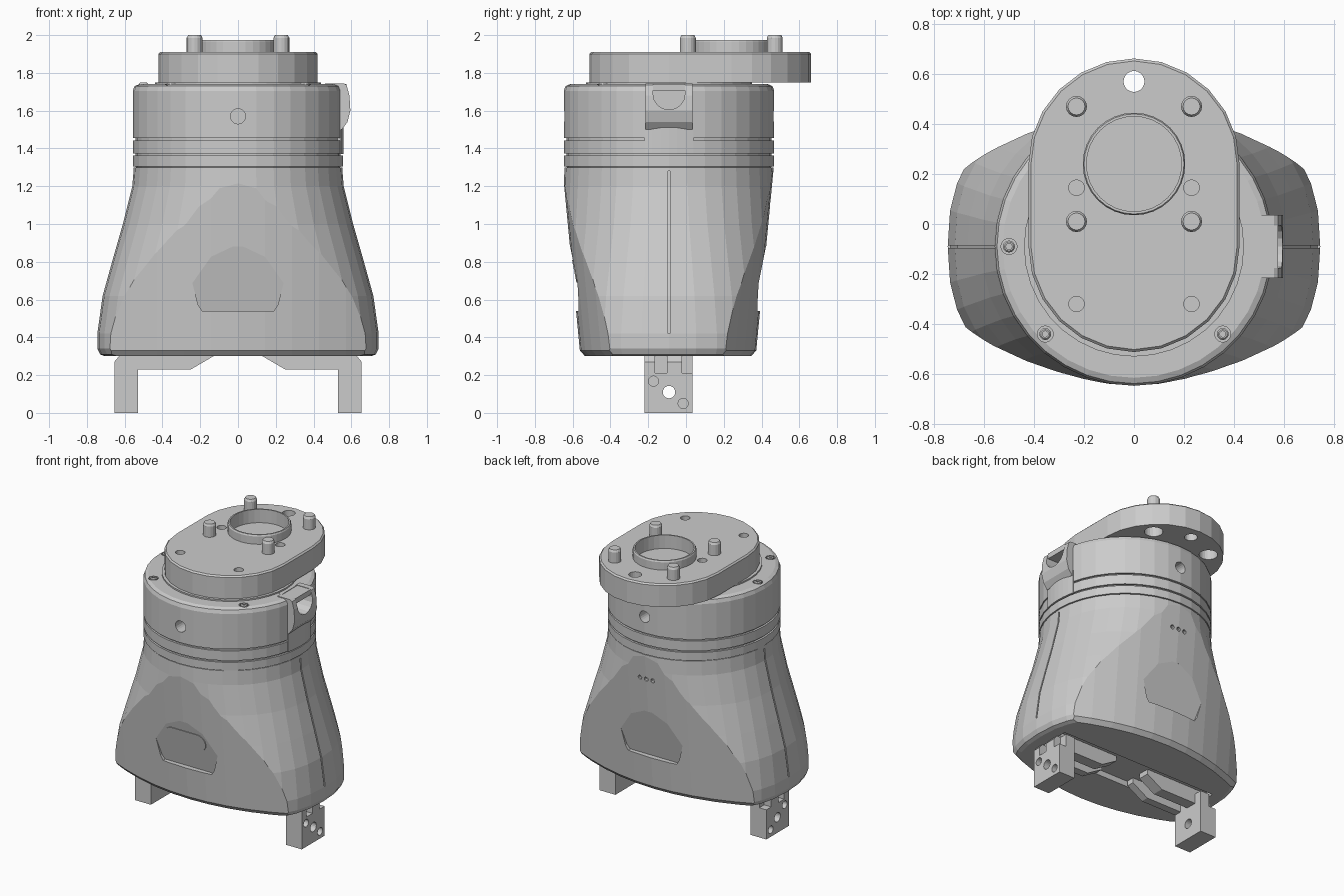
import bpy, bmesh
from math import cos, sin, pi, copysign

if "Cube" in bpy.data.objects:
    bpy.data.objects.remove(bpy.data.objects["Cube"])

CY = -0.09                      # y of the body axis


def make(name, verts, faces):
    bm = bmesh.new()
    vs = [bm.verts.new(v) for v in verts]
    for f in faces:
        bm.faces.new([vs[i] for i in f])
    bmesh.ops.recalc_face_normals(bm, faces=bm.faces)
    me = bpy.data.meshes.new(name)
    bm.to_mesh(me)
    bm.free()
    ob = bpy.data.objects.new(name, me)
    bpy.context.collection.objects.link(ob)
    return ob


def loft(name, rings, start=True, end=True):
    n = len(rings[0])
    faces = [[i * n + j, i * n + (j + 1) % n, (i + 1) * n + (j + 1) % n, (i + 1) * n + j]
             for i in range(len(rings) - 1) for j in range(n)]
    if start:
        faces.append(list(range(n)))
    if end:
        faces.append([(len(rings) - 1) * n + j for j in range(n)])
    return make(name, [v for r in rings for v in r], faces)


def place(axis, a, b, d):
    return {'x': (d, a, b), 'y': (a, d, b), 'z': (a, b, d)}[axis]


def prism(name, pts, axis, lo, hi):
    return loft(name, [[place(axis, a, b, d) for a, b in pts] for d in (lo, hi)])


def box(name, x, y, z):
    return prism(name, [(x[0], y[0]), (x[1], y[0]), (x[1], y[1]), (x[0], y[1])], 'z', *z)


def turned(name, axis, a, b, profile, n=24, **kw):
    """Solid of (radius, position) steps around an axis through (a, b)."""
    return loft(name, [[place(axis, a + r * cos(2 * pi * i / n), b + r * sin(2 * pi * i / n), d)
                        for i in range(n)] for r, d in profile], **kw)


def boolean(ob, cutter, op='DIFFERENCE'):
    cutter.hide_render = True
    m = ob.modifiers.new('cut', 'BOOLEAN')
    m.operation, m.solver, m.object = op, 'EXACT', cutter
    bpy.context.view_layer.objects.active = ob
    bpy.ops.object.modifier_apply(modifier=m.name)
    bpy.data.objects.remove(cutter)


def hole(ob, axis, a, b, r, lo, hi, n=20):
    boolean(ob, turned('cutter', axis, a, b, [(r, lo), (r, hi)], n))


# Flared housing: round neck widening to a full oval base (z, half x, half y, exponent)
levels = [(.30, .705, .58, 2.4), (.31, .73, .605, 2.4), (.34, .745, .62, 2.4), (.42, .745, .62, 2.4),
          (.62, .717, .60, 2.35), (.80, .667, .58, 2.25), (1.0, .61, .565, 2.1),
          (1.2, .56, .557, 2), (1.3, .552, .553, 2)]


def oval(z, a, b, e, n=36):
    out = []
    for i in range(n):
        c, s = cos(2 * pi * i / n), sin(2 * pi * i / n)
        out.append((a * copysign(abs(c) ** (2 / e), c), CY + b * copysign(abs(s) ** (2 / e), s), z))
    return out


housing = loft('housing', [oval(*l) for l in levels])


# Front and back faces trimmed by a tapering, gently curved lens
def lens(z, apex):
    xs = [-1 + i / 7 for i in range(15)]
    arc = [(x, apex - x * x / 2.9) for x in xs]
    return [(x, -.095 - y, z) for x, y in arc] + [(x, -.095 + y, z) for x, y in reversed(arc)]


boolean(housing, loft('cutter', [lens(.29, .43), lens(.33, .467), lens(1.4, .569)]), 'INTERSECT')

# Sloping pockets on both faces
outline = [(-.19, .54), (.19, .54), (.21, .57), (.27, .79), (.24, .88), (-.24, .88), (-.27, .79), (-.21, .57)]
for s in (-1, 1):
    floor = [(x, -.095 + s * (.45 + .2 * (z - .54)), z) for x, z in outline]
    boolean(housing, loft('cutter', [floor, [(x, -.095 + s * .8, z) for x, z in outline]]))

# Side seams
side = [(a, z) for z, a, b, e in levels[3:8]] + [(.553, 1.28)]
for s in (-1, 1):
    pts = [(s * (a - .012), z) for a, z in side] + [(s * (a + .03), z) for a, z in reversed(side)]
    boolean(housing, prism('cutter', pts, 'y', CY - .005, CY + .005))

# Slide channel underneath and three small holes on the back
boolean(housing, box('cutter', (-.62, .62), (-.23, .045), (.2, .34)))
for x in (-.05, 0, .05):
    hole(housing, 'y', x, 1.12, .015, .41, .6, 10)

# Plain oval plate in the front pocket
cap = [(.1 + .06 * cos(t * pi / 8), .06 * sin(t * pi / 8)) for t in range(-4, 5)]
cap += [(-x, -z) for x, z in cap]
loft('oval_plate', [[(x, -.095 - (.45 + .2 * (.75 + z - .54)) + d, .75 + z) for x, z in cap]
                    for d in (.02, -.005)])

# Collar with grooved bands
prof = [(.535, 1.29), (.543, 1.305)]
for lo, hi in ((1.305, 1.362), (1.374, 1.443)):
    prof += [(.557, lo), (.557, hi), (.543, hi), (.543, hi + .012)]
prof += [(.557, 1.455), (.557, 1.705), (.548, 1.73), (.525, 1.74), (.45, 1.74)]
collar = turned('collar', 'z', 0, CY, prof, 36)
for lo, hi in ((-.75, -.5), (.35, .6)):
    hole(collar, 'y', 0, 1.57, .04, lo, hi)
for x, y in ((-.5, CY), (-.355, -.44), (.355, -.44)):
    hole(collar, 'z', x, y, .032, 1.71, 1.8)
    turned('collar_screw', 'z', x, y, [(.024, 1.70), (.024, 1.742), (.018, 1.748), (.012, 1.748), (.012, 1.725)],
           12, start=False)

# Cable outlet on the right side, with a pad breaking the bands
arc = [-.232 + .464 * i / 6 for i in range(7)]
prism('band_break', [(.5 * cos(t), CY + .5 * sin(t)) for t in arc] +
      [(.559 * cos(t), CY + .559 * sin(t)) for t in reversed(arc)], 'z', 1.37, 1.54)
outlet = prism('cable_outlet', [(.46, 1.5), (.55, 1.5), (.58, 1.54), (.595, 1.6), (.59, 1.68),
                                (.575, 1.735), (.56, 1.745), (.46, 1.745)], 'y', CY - .125, CY + .125)
slot = [(CY + .085 * cos(t * pi / 8), 1.69 + .085 * sin(t * pi / 8)) for t in range(-8, 1)]
slot += [(CY + .085, 1.8), (CY - .085, 1.8)]
for part in (outlet, collar):
    boolean(part, prism('cutter', slot, 'x', .47, .7))
box('outlet_cover', (.445, .575), (CY - .085, CY + .085), (1.705, 1.742))

# Mounting flange: stadium plate with bore, holes and counterbores
turned('spacer_ring', 'z', 0, CY, [(.44, 1.72), (.44, 1.75)], 36)


def stadium(r, z, n=12):
    ts = [pi * i / n for i in range(n + 1)]
    return [(r * cos(t), .24 + r * sin(t), z) for t in ts] + [(-r * cos(t), CY - r * sin(t), z) for t in ts]


flange = loft('mounting_flange', [stadium(.422, 1.748), stadium(.422, 1.90), stadium(.412, 1.91)])
hole(flange, 'z', 0, .24, .197, 1.85, 2, 32)
hole(flange, 'z', 0, .57, .042, 1.7, 2)
for x in (-.23, .23):
    hole(flange, 'z', x, .145, .031, 1.8, 2)
    hole(flange, 'z', x, -.32, .031, 1.8, 2)
    hole(flange, 'z', x, .47, .06, 1.7, 1.83)
    for y in (.47, .01):
        turned('flange_pin', 'z', x, y, [(.042, 1.82), (.042, 1.985), (.034, 2.0)], 16)
turned('locating_ring', 'z', 0, .24, [(.205, 1.90), (.205, 1.965), (.2, 1.975), (.19, 1.975), (.19, 1.88)],
       32, start=False)

# Two gripper fingers: drilled block, set-back bridge and two arms running under the housing
arm = [(.655, .2), (.655, .27), (.63, .30), (.6, .3), (.6, .335), (.13, .335), (.13, .3),
       (.25, .23), (.53, .23), (.53, .2)]
for s, tag in ((-1, 'left'), (1, 'right')):
    block = prism(tag + '_finger', [(s * x, z) for x, z in ((.53, 0), (.655, 0), (.655, .21), (.53, .21))],
                  'y', -.22, .035)
    hole(block, 'x', CY, .11, .033, s * .4, s * .8)
    for y, z in ((-.172, .168), (-.015, .05)):
        hole(block, 'x', y, z, .027, s * .62, s * .8)
    box(tag + '_bridge', sorted((s * .53, s * .6)), (-.22, .035), (.2, .3))
    for i, (lo, hi) in enumerate(((-.22, -.165), (-.10, -.02))):
        prism(tag + '_arm', [(s * x, z) for x, z in arm], 'y', lo, hi)
